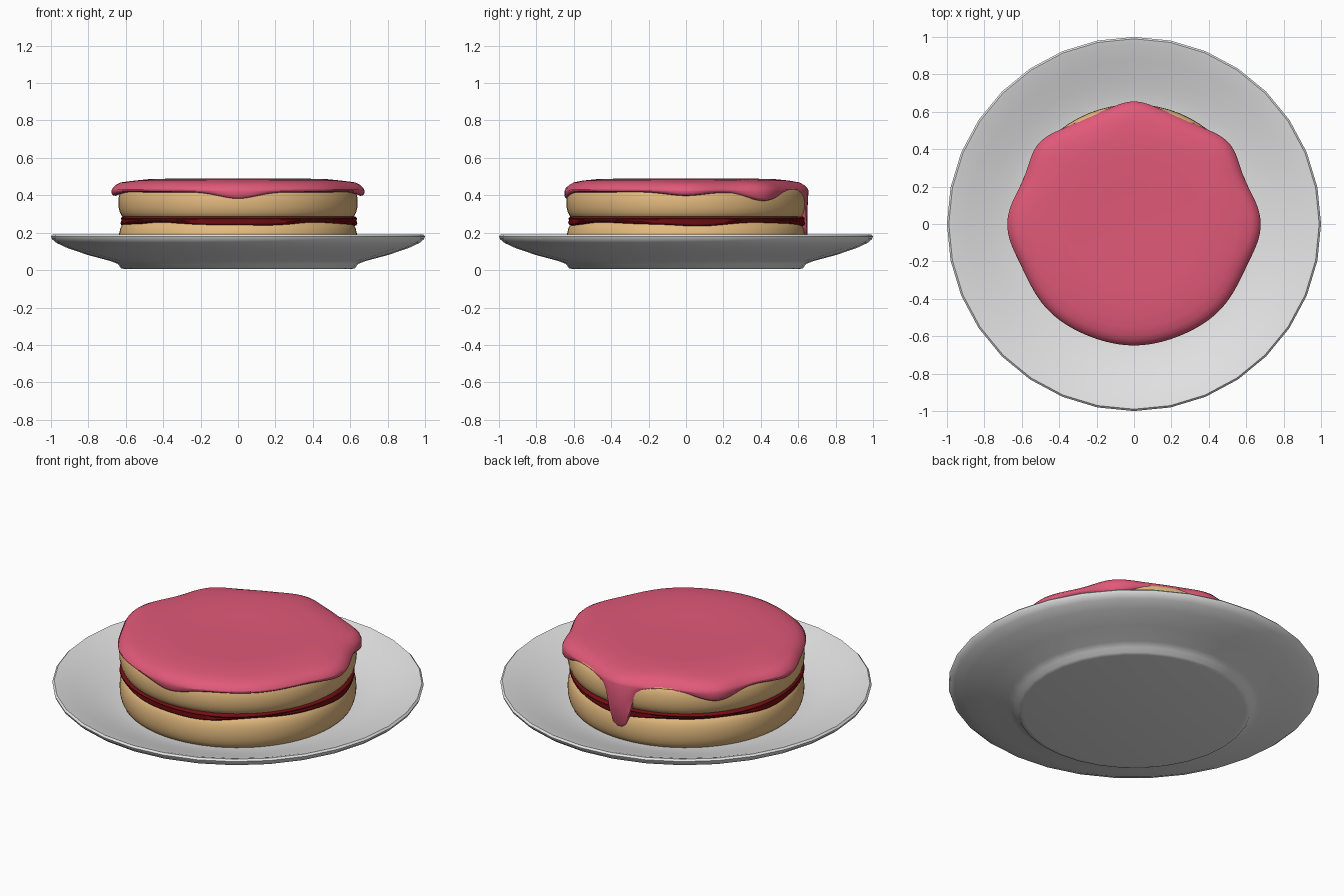
import bpy, bmesh, math

if "Cube" in bpy.data.objects:
    bpy.data.objects.remove(bpy.data.objects["Cube"])


def material(name, rgb):
    m = bpy.data.materials.new(name)
    m.diffuse_color = (*rgb, 1)
    m.use_nodes = True
    m.node_tree.nodes["Principled BSDF"].inputs["Base Color"].default_value = m.diffuse_color
    return m


PLATE = material("porcelain", (0.78, 0.77, 0.77))
SPONGE = material("sponge", (0.77, 0.49, 0.21))
JAM = material("dark jam", (0.17, 0.004, 0.006))
ICING = material("pink icing", (0.75, 0.10, 0.19))


def lathe(name, profile, n, mat):
    """Revolve profile(angle) -> [(r, z), ...]; first and last points lie on the axis."""
    bm = bmesh.new()
    rings = []
    for i in range(n):
        a = 2 * math.pi * i / n
        rings.append([bm.verts.new((r * math.cos(a), r * math.sin(a), z))
                      for r, z in profile(a)[1:-1]])
    p = profile(0)
    first, last = bm.verts.new((0, 0, p[0][1])), bm.verts.new((0, 0, p[-1][1]))
    for i in range(n):
        A, B = rings[i], rings[(i + 1) % n]
        bm.faces.new((first, A[0], B[0]))
        bm.faces.new((last, B[-1], A[-1]))
        for j in range(len(A) - 1):
            bm.faces.new((A[j], A[j + 1], B[j + 1], B[j]))
    bmesh.ops.recalc_face_normals(bm, faces=bm.faces)
    me = bpy.data.meshes.new(name)
    bm.to_mesh(me)
    bm.free()
    me.materials.append(mat)
    ob = bpy.data.objects.new(name, me)
    bpy.context.collection.objects.link(ob)
    bpy.ops.object.select_all(action='DESELECT')
    ob.select_set(True)
    bpy.context.view_layer.objects.active = ob
    bpy.ops.object.shade_smooth_by_angle(angle=math.radians(50))
    return ob


def bump(a, centre_deg, width):
    """Soft bump around a compass angle."""
    d = (a - math.radians(centre_deg) + math.pi) % (2 * math.pi) - math.pi
    return math.exp(-(d / width) ** 2)


# Plate: flat foot, flared underside, thin rim, shallow dish
plate = [(0, 0.005), (0.60, 0.005), (0.625, 0.01), (0.642, 0.033), (0.68, 0.048),
         (0.80, 0.08), (0.91, 0.117), (0.97, 0.145), (0.995, 0.166), (1.0, 0.18),
         (0.99, 0.19), (0.965, 0.184), (0.88, 0.155), (0.78, 0.122), (0.70, 0.098),
         (0.62, 0.082), (0.45, 0.075), (0, 0.075)]
lathe("plate", lambda a: plate, 32, PLATE)


# Two sponge layers with rounded sides
def sponge(name, z0, z1, r):
    h = z1 - z0
    prof = [(0, z0), (r - 0.09, z0)]
    for k in range(11):
        t = math.pi * (k / 10 - 0.5)
        s, c = math.sin(t), math.cos(t)
        prof.append((r - 0.06 + 0.06 * c ** 0.7 if c > 1e-6 else r - 0.06,
                     (z0 + z1) / 2 + h / 2 * s))
    prof += [(r - 0.09, z1), (0, z1)]
    lathe(name, lambda a: prof, 64, SPONGE)


sponge("lower_sponge", 0.07, 0.26, 0.638)
sponge("upper_sponge", 0.272, 0.45, 0.64)


# Jam filling with a wavy lower edge
def jam(a):
    r = 0.628 + 0.006 * math.sin(5 * a + 1)
    b = 0.243 - 0.010 * math.cos(4 * a) - 0.003 * math.sin(9 * a)
    return [(0, b), (0.56, b), (r - 0.02, b), (r + 0.001, b + 0.008), (r + 0.005, b + 0.017),
            (r, 0.267), (r + 0.004, 0.275), (r - 0.003, 0.285), (r - 0.03, 0.289),
            (0.56, 0.289), (0, 0.289)]


lathe("jam_filling", jam, 96, JAM)


# Icing cap: lobed outline, short sags and one long drip at the back
def icing(a):
    lobes = bump(a, 40, 0.22) + bump(a, 140, 0.22)
    r = (0.622 + 0.055 * (bump(a, 0, 0.3) + bump(a, 180, 0.3)) + 0.045 * lobes
         + 0.033 * bump(a, 90, 0.2)
         + 0.026 * (bump(a, -90, 0.5) + bump(a, -45, 0.4) + bump(a, -135, 0.4)))
    r = min(r, 0.677)
    d = a - math.radians(91)
    long = math.exp(-(d / 0.12) ** 4)
    b = (0.415 - 0.035 * bump(a, -90, 0.22) - 0.045 * lobes
         - 0.018 * (bump(a, 0, 0.2) + bump(a, 180, 0.2))
         - 0.185 * long - 0.06 * bump(a, 91, 0.2))
    tip = r - 0.006 * long
    mid = (0.43 + b) / 2
    return [(0, 0.482), (0.2, 0.484), (0.36, 0.489), (0.47, 0.487), (0.55, 0.479),
            (r - 0.05, 0.469), (r - 0.025, 0.456), (r - 0.006, 0.438), (r, 0.424),
            (r - 0.006 * long, mid + 0.01), (tip, b + 0.014), (tip - 0.008, b + 0.003),
            (tip - 0.022, b), (tip - 0.045, b + 0.008), (0.57, max(b + 0.01, 0.18)),
            (0.55, 0.43), (0, 0.43)]


lathe("icing", icing, 160, ICING)
